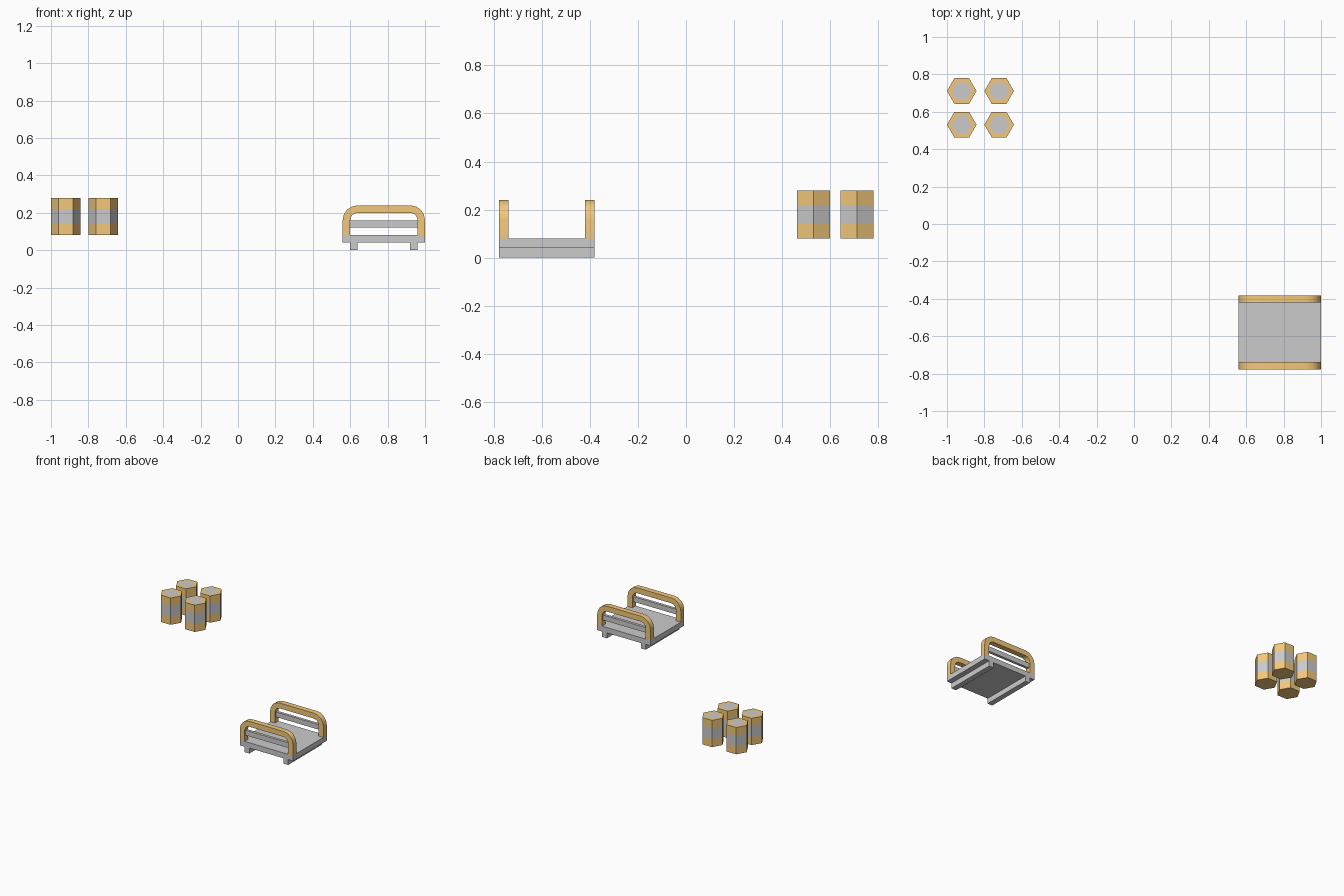
import bpy, bmesh
from math import cos, sin, pi

if "Cube" in bpy.data.objects:
    bpy.data.objects.remove(bpy.data.objects["Cube"])

gold = bpy.data.materials.new("gold")
gold.diffuse_color = (0.9, 0.58, 0.2, 1)
gold.use_nodes = True
gold.node_tree.nodes["Principled BSDF"].inputs["Base Color"].default_value = gold.diffuse_color


def finish(name, bm, mat=None):
    me = bpy.data.meshes.new(name)
    bm.to_mesh(me)
    bm.free()
    ob = bpy.data.objects.new(name, me)
    bpy.context.collection.objects.link(ob)
    if mat:
        me.materials.append(mat)
    return ob


def box(name, x, y, z):
    """Box from (min, max) ranges on each axis."""
    bm = bmesh.new()
    bmesh.ops.create_cube(bm, size=1)
    for v in bm.verts:
        v.co = [r[0] if c < 0 else r[1] for c, r in zip(v.co, (x, y, z))]
    return finish(name, bm)


def hex_shell(name, cx, cy, strips, mat=None):
    """Six-sided shell; each strip is a (radius, z) profile, radius 0 closes a cap."""
    bm = bmesh.new()
    for strip in strips:
        rings = []
        for r, z in strip:
            if r == 0:
                ring = None
            else:
                ring = [bm.verts.new((cx + r * cos(i * pi / 3), cy + r * sin(i * pi / 3), z))
                        for i in range(6)]
            rings.append(ring)
        for a, b in zip(rings, rings[1:]):
            if a is None:
                bm.faces.new(b[::-1])
            elif b is None:
                bm.faces.new(a)
            else:
                for i in range(6):
                    j = (i + 1) % 6
                    bm.faces.new((a[i], a[j], b[j], b[i]))
    return finish(name, bm, mat)


def arch(name, y0, y1, x0, x1, z0, z1, t, r, seg=4):
    """Rounded handrail of square section, swept in the xz plane."""
    def half(rad, ins):
        left = [(x0 + ins, z0)]
        left += [(x0 + r - rad * cos(k * pi / 2 / seg), z1 - r + rad * sin(k * pi / 2 / seg))
                 for k in range(seg + 1)]
        return left + [(x0 + x1 - x, z) for x, z in reversed(left)]
    bm = bmesh.new()
    rows = []
    for (ox, oz), (ix, iz) in zip(half(r, 0), half(r - t, t)):
        rows.append([bm.verts.new(p) for p in
                     ((ox, y0, oz), (ox, y1, oz), (ix, y1, iz), (ix, y0, iz))])
    for a, b in zip(rows, rows[1:]):
        for i in range(4):
            j = (i + 1) % 4
            bm.faces.new((a[i], a[j], b[j], b[i]))
    bm.faces.new(rows[0])
    bm.faces.new(rows[-1])
    bmesh.ops.recalc_face_normals(bm, faces=bm.faces)
    ob = finish(name, bm, gold)
    bpy.context.view_layer.objects.active = ob
    ob.select_set(True)
    bpy.ops.object.shade_smooth_by_angle(angle=pi / 6)
    ob.select_set(False)


# Four hexagonal canisters: gold ends with a grey band and grey lid
R, LID = 0.079, 0.053
for cx in (-0.921, -0.721):
    for cy in (0.531, 0.711):
        hex_shell("canister_casing", cx, cy,
                  [[(0, 0.08), (R, 0.08), (R, 0.14)],
                   [(R, 0.22), (R, 0.28), (LID, 0.28)]], gold)
        hex_shell("canister_band_and_lid", cx, cy,
                  [[(R, 0.14), (R, 0.22)], [(LID, 0.28), (0, 0.28)]])

# Pallet deck and its two skids
X0, X1, Y0, Y1 = 0.56, 1.0, -0.779, -0.381
box("deck", (X0, X1), (Y0, Y1), (0.04, 0.08))
for x in (0.6, 0.92):
    box("skid", (x, x + 0.04), (Y0, Y1), (0, 0.04))

# Arched handrail with a crossbar at each end
for y in (Y0, Y1 - 0.04):
    arch("handrail", y, y + 0.04, X0, X1, 0.08, 0.24, 0.04, 0.08)
    box("crossbar", (X0 + 0.04, X1 - 0.04), (y + 0.01, y + 0.03), (0.122, 0.16))
